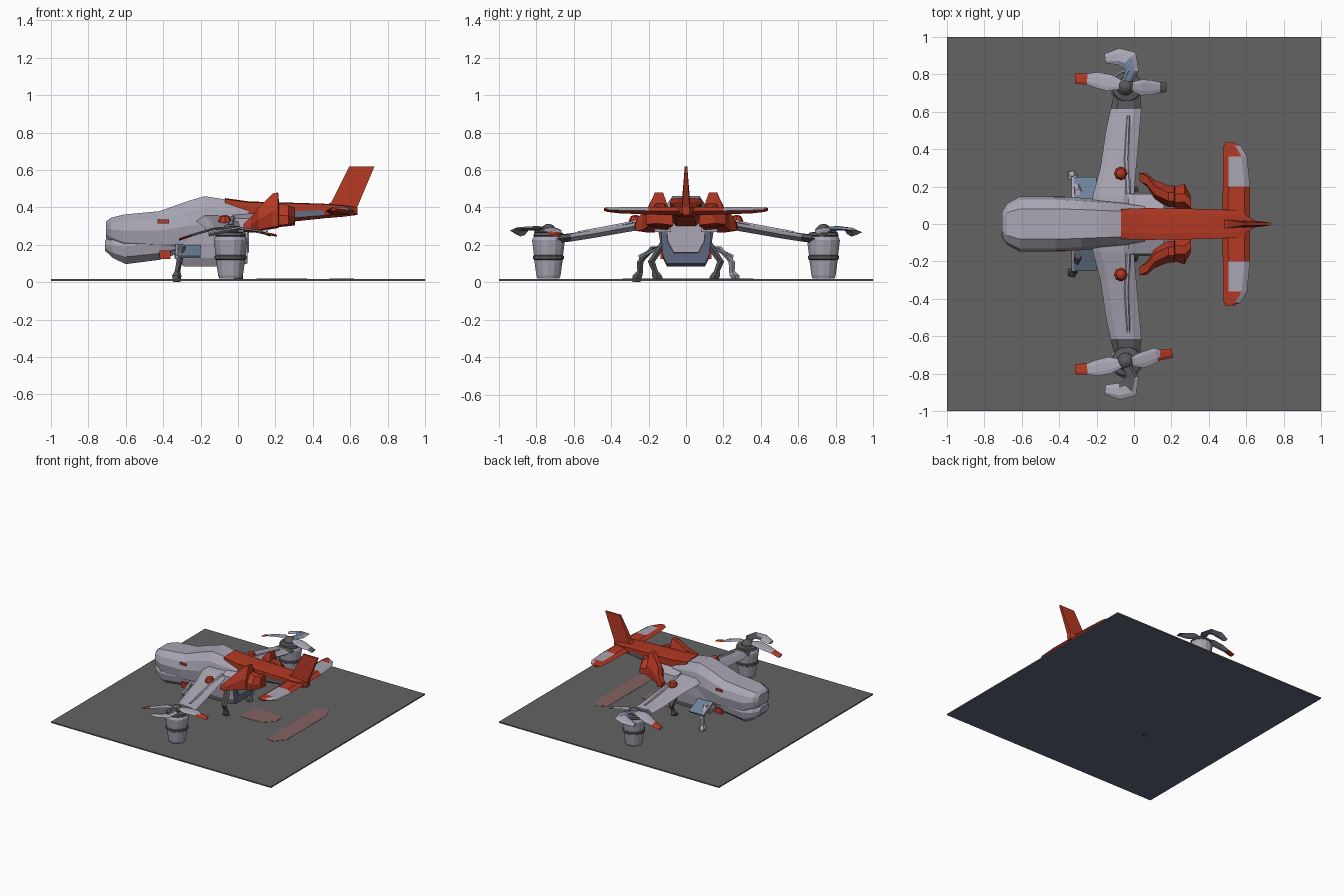
import bpy, bmesh, math
from mathutils import Vector

if "Cube" in bpy.data.objects:
    bpy.data.objects.remove(bpy.data.objects["Cube"])


def mat(name, rgb):
    m = bpy.data.materials.new(name)
    m.diffuse_color = (*rgb, 1)
    m.use_nodes = True
    m.node_tree.nodes["Principled BSDF"].inputs["Base Color"].default_value = m.diffuse_color
    return m


GREY = mat("light grey", (0.40, 0.38, 0.46))
DARK = mat("dark grey", (0.10, 0.10, 0.11))
RED = mat("red", (0.45, 0.04, 0.017))
BLUE = mat("blue grey", (0.16, 0.22, 0.32))
SLATE = mat("slate blue", (0.115, 0.135, 0.21))
BASE = mat("base grey", (0.125, 0.125, 0.125))
PINK = mat("dull pink", (0.23, 0.125, 0.12))


def finish(name, bm, mats, rule=None):
    bmesh.ops.recalc_face_normals(bm, faces=bm.faces)
    bm.normal_update()
    if rule:
        for f in bm.faces:
            f.material_index = rule(f.calc_center_median(), f.normal)
    me = bpy.data.meshes.new(name)
    bm.to_mesh(me)
    bm.free()
    for m in mats:
        me.materials.append(m)
    ob = bpy.data.objects.new(name, me)
    bpy.context.collection.objects.link(ob)
    return ob


def loft(name, rings, mats, rule=None):
    """Skin a run of equal-sized point rings and cap both ends."""
    bm = bmesh.new()
    vs = [[bm.verts.new(p) for p in r] for r in rings]
    n = len(rings[0])
    for a, b in zip(vs, vs[1:]):
        for i in range(n):
            j = (i + 1) % n
            bm.faces.new((a[i], a[j], b[j], b[i]))
    bm.faces.new(vs[0])
    bm.faces.new(vs[-1])
    return finish(name, bm, mats, rule)


def box(name, lo, hi, mats, rule=None):
    ring = lambda z: [(lo[0], lo[1], z), (hi[0], lo[1], z), (hi[0], hi[1], z), (lo[0], hi[1], z)]
    return loft(name, [ring(lo[2]), ring(hi[2])], mats, rule)


def mbox(name, s, lo, hi, m):
    ya, yb = sorted((s * lo[1], s * hi[1]))
    return box(name, (lo[0], ya, lo[2]), (hi[0], yb, hi[2]), [m])


def lathe(name, cx, cy, profile, mats, rule=None, n=14):
    rings = [[(cx + r * math.cos(2 * math.pi * i / n), cy + r * math.sin(2 * math.pi * i / n), z)
              for i in range(n)] for r, z in profile]
    return loft(name, rings, mats, rule)


def strip(name, path, mats, rule=None, thick=0.012, tilt=0.0):
    """Blade along a path of (x, y, z, width)."""
    rings = []
    for i, (x, y, z, w) in enumerate(path):
        a, b = path[max(i - 1, 0)], path[min(i + 1, len(path) - 1)]
        d = Vector((b[0] - a[0], b[1] - a[1], 0)).normalized()
        side = Vector((-d.y, d.x, tilt)) * w / 2
        c, up = Vector((x, y, z)), Vector((0, 0, thick / 2))
        rings.append([c - side, c - side * 0.4 + up, c + side * 0.5 + up, c + side, c - up])
    return loft(name, rings, mats, rule)


def rod(name, path, m, n=5):
    """Strut along points (x, y, z, radius)."""
    rings = []
    for x, y, z, r in path:
        rings.append([(x + r * math.cos(2 * math.pi * i / n), y + r * math.sin(2 * math.pi * i / n), z)
                      for i in range(n)])
    return loft(name, rings, [m])


SECTION = [(.55, 1), (.88, .62), (1, .1), (.92, -.55), (.62, -1)]
BOOM = [(.6, 1), (1, .92), (1, .1), (.9, -.6), (.6, -1)]
BELLY = [(.9, 1), (1, .8), (1, .1), (.95, -.6), (.78, -1)]


def hull_ring(x, w, zb, zt, section=SECTION):
    c, h = (zb + zt) / 2, (zt - zb) / 2
    half = [(x, w * a, c + h * b) for a, b in section]
    return half + [(px, -py, pz) for px, py, pz in reversed(half)]


# Ground plate with a blue underside and the faint painted tail patches
box("ground_plate", (-1, -1, .008), (1, 1, .018), [BASE, SLATE], lambda c, n: 1 if n.z < -.5 else 0)
for name, pts in (("tail_patch", [(.49, -.32), (.55, -.34), (.62, -.26), (.62, .27), (.57, .36), (.49, .32)]),
                  ("boom_patch", [(.10, -.12), (.30, -.11), (.37, -.04), (.37, .05), (.10, .07)])):
    loft(name, [[(x, y, z) for x, y in pts] for z in (.018, .020)], [PINK])

# Fuselage: upper hull, chin and belly
loft("fuselage", [hull_ring(*s) for s in [
    (-.705, .07, .235, .325), (-.68, .11, .21, .345), (-.61, .148, .17, .362),
    (-.42, .148, .15, .38), (-.28, .14, .14, .43), (-.18, .132, .13, .46),
    (-.08, .125, .13, .445), (.06, .105, .16, .42)]], [GREY])
loft("chin", [hull_ring(*s) for s in [
    (-.712, .06, .17, .225), (-.67, .11, .13, .25), (-.60, .138, .097, .27),
    (-.42, .135, .12, .27), (-.30, .12, .16, .27)]], [GREY, SLATE], lambda c, n: 1 if n.z < -.8 else 0)
loft("belly", [hull_ring(*s, BELLY) for s in [
    (-.34, .11, .13, .27), (-.29, .13, .085, .30), (-.02, .13, .085, .31), (.05, .13, .10, .31)]],
    [GREY, SLATE], lambda c, n: 1 if n.z < -.8 or n.x > .7 else 0)
box("rear_hatch_band", (.05, -.115, .265), (.056, .115, .295), [BLUE])

# Tail boom with bluish side panels
loft("tail_boom", [hull_ring(*s, BOOM) for s in [
    (-.07, .08, .30, .450), (.06, .085, .30, .432), (.30, .082, .325, .425),
    (.46, .078, .342, .42), (.56, .072, .35, .412), (.64, .02, .36, .40)]], [RED, BLUE],
    lambda c, n: 1 if .3 < c.x < .46 and abs(n.y) > .6 and c.z < .39 else 0)

# Vertical fin
fin = [(.46, .40), (.50, .43), (.595, .62), (.73, .62), (.62, .36), (.52, .36)]
loft("tail_fin", [[(x, y * (.3 if z > .6 else 1), z) for x, z in fin] for y in (-.022, .022)], [RED])

for s, side in ((1, "left"), (-1, "right")):
    # Tailplane half with greyed tip and trailing edge
    tp = []
    for y, xa, xb, z, t in [(.0, .47, .62, .38, .022), (.2, .475, .62, .382, .02),
                            (.36, .475, .605, .385, .016), (.42, .48, .57, .388, .012),
                            (.437, .49, .53, .39, .008)]:
        tp.append([(xa, s * y, z), (xa + .03, s * y, z + t), (xb - .03, s * y, z + t),
                   (xb, s * y, z), (xb - .03, s * y, z - t), (xa + .03, s * y, z - t)])
    loft("tailplane_" + side, tp, [RED, GREY],
         lambda c, n: 1 if n.z > 0 and c.x > .535 and abs(c.y) > .25 else 0)

    # Drooping wing with a dark outer end
    wing = []
    for y, xa, xb, z, t in [(.06, -.23, .0, .335, .03), (.15, -.22, .0, .325, .028),
                            (.30, -.18, .012, .295, .024), (.50, -.15, .03, .258, .022),
                            (.615, -.125, .04, .24, .022), (.72, -.10, .03, .228, .022)]:
        d = xb - xa
        wing.append([(xa, s * y, z), (xa + .2 * d, s * y, z + t), (xa + .75 * d, s * y, z + t * .9),
                     (xb, s * y, z), (xb - .2 * d, s * y, z - t), (xa + .2 * d, s * y, z - t)])
    loft("wing_" + side, wing, [GREY, DARK], lambda c, n: 1 if abs(c.y) > .62 else 0)
    # Raised rib on the wing
    strip("wing_rib_" + side, [(-.03, s * .16, .345, .03), (-.04, s * .35, .305, .03),
                               (-.03, s * .58, .262, .02)], [GREY], thick=.02)

    # Tilting engine pod
    cx, cy = -.04, s * .735
    lathe("engine_pod_" + side, cx, cy, [(.06, .02), (.066, .035), (.078, .12), (.086, .125),
                                         (.086, .14), (.08, .145), (.09, .225), (.08, .245)],
          [GREY, DARK], lambda c, n: 1 if .121 < c.z < .143 else 0)
    lathe("engine_collar_" + side, cx, cy, [(.07, .235), (.082, .25), (.078, .265), (.05, .27)], [DARK])
    lathe("rotor_hub_" + side, cx - .005, cy, [(.05, .26), (.045, .285), (.025, .305), (.008, .312)], [DARK], n=10)

    # Three rotor blades, with red tips
    tip = lambda c, n: 1 if c.x < -.25 or c.x > .135 else 0
    strip("rotor_blade_front_" + side, [(-.07, s * .745, .288, .05), (-.13, s * .755, .285, .09),
                                        (-.20, s * .77, .265, .085), (-.25, s * .775, .25, .06),
                                        (-.315, s * .778, .228, .055)], [GREY, RED], tip, tilt=.12)
    e = 0 if s > 0 else .03
    strip("rotor_blade_rear_" + side, [(-.01, s * .735, .288, .05), (.04, s * .73, .285, .085),
                                       (.09 + e, s * (.73 - e), .272, .08), (.14, s * (.73 - e), .262, .055),
                                       (.175 + e, s * (.73 - 1.3 * e), .25, .05)],
          [GREY, RED if s < 0 else DARK], tip, tilt=.12)
    strip("rotor_blade_side_" + side, [(-.04, s * .76, .288, .05), (-.01, s * .82, .288, .07),
                                       (-.03, s * .88, .282, .11), (-.08, s * .895, .272, .09),
                                       (-.155, s * .885, .255, .05)],
          [GREY, BLUE if s > 0 else DARK], lambda c, n: 1 if abs(c.y) < .862 else 0, thick=.02, tilt=.1)

    # Red bulb on the wing
    lathe("wing_bulb_" + side, -.07, s * .27, [(.02, .295), (.034, .31), (.036, .33), (.025, .352), (.008, .36)],
          [RED], n=8)

    # Red intake horn beside the boom
    horn = []
    for x, ya, yb, za, zb in [(.03, .235, .275, .27, .31), (.07, .20, .27, .265, .35),
                              (.11, .13, .235, .27, .40), (.185, .09, .205, .285, .475),
                              (.215, .09, .205, .29, .48), (.22, .08, .20, .295, .42),
                              (.27, .07, .215, .30, .41), (.305, .07, .15, .305, .40)]:
        m = (ya + yb) / 2
        horn.append([(x, s * ya, za), (x, s * yb, za + .01), (x, s * yb, (za + zb) / 2),
                     (x, s * (m + .02), zb), (x, s * (m - .025), zb), (x, s * ya, (za + zb) / 2)])
    loft("intake_horn_" + side, horn, [RED])
    # Grey strut between wing root and horn
    loft("intake_mount_" + side, [[(x, s * y, z) for y, z in ((.08, .27), (.17, .27), (.16, .34), (.08, .37))]
                                  for x in (-.03, .16)], [GREY])

    # Sloped bay door with a bluish face and grey rails
    door = lambda xa, xb, pts: [[(x, s * y, z) for y, z in pts] for x in (xa, xb)]
    loft("bay_door_" + side, door(-.32, -.20, [(.12, .205), (.25, .14), (.245, .13), (.12, .19)]), [BLUE])
    loft("bay_door_rail_" + side, door(-.335, -.32, [(.12, .21), (.255, .145), (.25, .125), (.12, .185)]), [GREY])

    # Landing legs
    rod("front_leg_" + side, [(-.33, s * .265, .002 if s < 0 else .018, .022), (-.33, s * .26, .035, .028),
                              (-.325, s * .245, .06, .016), (-.315, s * .245, .11, .018),
                              (-.30, s * .17, .19, .02)], DARK if s < 0 else GREY)
    rod("rear_leg_" + side, [(.0, s * .15, .018, .026), (.0, s * .155, .035, .028), (.005, s * .165, .06, .016),
                             (.005, s * .185, .11, .02), (-.01, s * .12, .21, .022)], DARK)

    # Small red side markings on the nose
    mbox("nose_mark_upper_" + side, s, (-.43, .143, .315), (-.37, .148, .335), RED)
    mbox("nose_mark_lower_" + side, s, (-.42, .10, .125), (-.36, .137, .17), RED)
